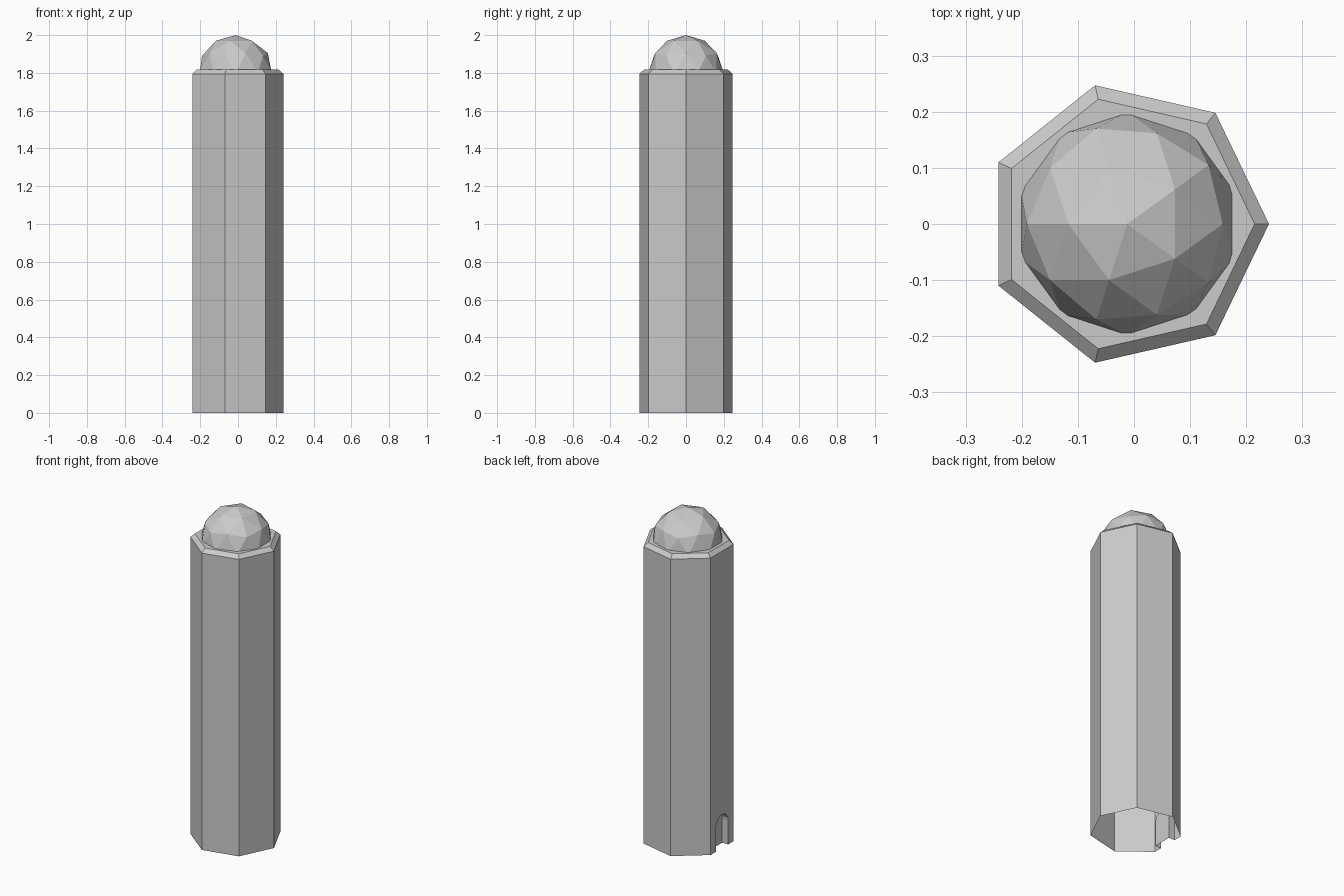
import bpy, bmesh
from math import sin, cos, pi
from mathutils import Matrix

SIDES = 7
CENTRE_X = -0.013
RADIUS = 0.2535
RIM_RADIUS = 0.228
WALL_TOP, RIM_TOP = 1.795, 1.817
DOOR_HALF, DOOR_SPRING, DOOR_DEPTH = 0.058, 0.145, 0.04
ARCH_STEPS = 10

if "Cube" in bpy.data.objects:
    bpy.data.objects.remove(bpy.data.objects["Cube"])

# Single stone colour
stone = bpy.data.materials.new("grey_stone")
stone.use_nodes = True
GREY = (0.6, 0.6, 0.6, 1)
stone.diffuse_color = GREY
stone.node_tree.nodes["Principled BSDF"].inputs["Base Color"].default_value = GREY


def finish(bm, name):
    mesh = bpy.data.meshes.new(name)
    bm.to_mesh(mesh)
    bm.free()
    mesh.materials.append(stone)
    obj = bpy.data.objects.new(name, mesh)
    bpy.context.collection.objects.link(obj)
    return obj


def ring(bm, radius, z):
    angles = [2 * pi * i / SIDES for i in range(SIDES)]
    return [bm.verts.new((CENTRE_X + radius * cos(a), radius * sin(a), z)) for a in angles]


def arch(bm, x):
    """Arched door outline, from the +y foot over the top to the -y foot."""
    points = [(DOOR_HALF, 0)]
    for i in range(ARCH_STEPS + 1):
        a = pi * i / ARCH_STEPS
        points.append((DOOR_HALF * cos(a), DOOR_SPRING + DOOR_HALF * sin(a)))
    points.append((-DOOR_HALF, 0))
    return [bm.verts.new((x, y, z)) for y, z in points]


# Tower: open-bottomed shell with a bevelled rim and a flat cap
bm = bmesh.new()
low, high, rim = ring(bm, RADIUS, 0), ring(bm, RADIUS, WALL_TOP), ring(bm, RIM_RADIUS, RIM_TOP)
door_side = SIDES // 2
wall_x = CENTRE_X + RADIUS * cos(2 * pi * door_side / SIDES)
outer = arch(bm, wall_x)
for i in range(SIDES):
    j = (i + 1) % SIDES
    opening = outer if i == door_side else []
    bm.faces.new([low[i], *opening, low[j], high[j], high[i]])
    bm.faces.new([high[i], high[j], rim[j], rim[i]])
bm.faces.new(rim)
finish(bm, "tower")

# Doorway: arched jamb and recessed back panel
bm = bmesh.new()
front, back = arch(bm, wall_x), arch(bm, wall_x + DOOR_DEPTH)
for i in range(len(front) - 1):
    bm.faces.new([front[i], front[i + 1], back[i + 1], back[i]])
bm.faces.new(back)
bmesh.ops.recalc_face_normals(bm, faces=bm.faces)
panel = max(bm.faces, key=lambda f: len(f.verts))
if panel.normal.x > 0:
    bmesh.ops.reverse_faces(bm, faces=bm.faces)
finish(bm, "doorway")

# Dome: faceted upper half of an icosphere
bm = bmesh.new()
bmesh.ops.create_icosphere(bm, subdivisions=2, radius=0.2, matrix=Matrix.Rotation(pi, 4, "Z"))
bmesh.ops.delete(bm, geom=[f for f in bm.faces if f.calc_center_median().z < -0.01], context="FACES")
dome = finish(bm, "dome")
dome.location = (CENTRE_X + 0.001, 0, 1.8)
